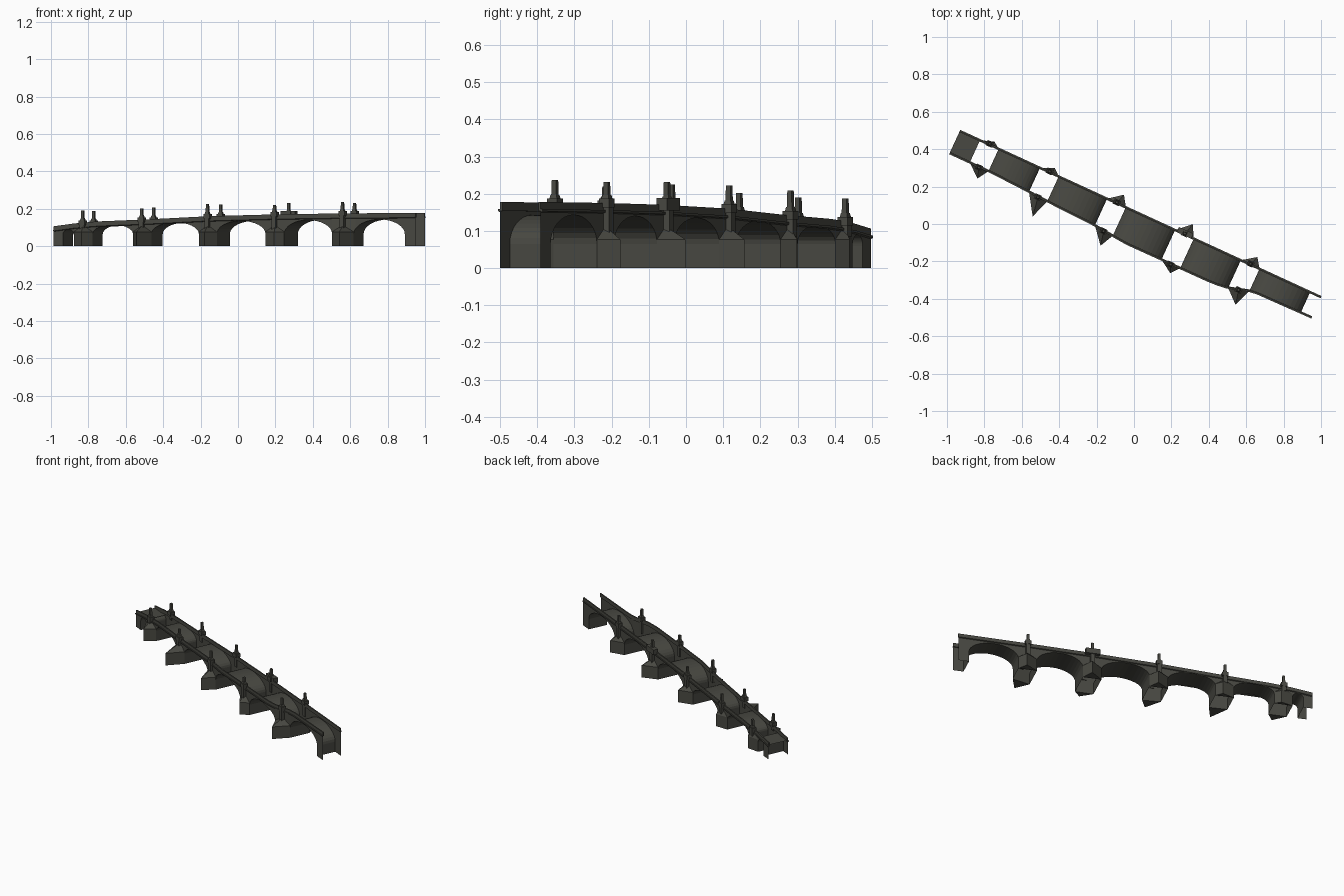
import bpy, bmesh, math

cube = bpy.data.objects.get("Cube")
if cube:
    bpy.data.objects.remove(cube)

stone = bpy.data.materials.new("dark stone")
stone.use_nodes = True
COLOUR = (0.065, 0.065, 0.054, 1)
stone.diffuse_color = COLOUR
stone.node_tree.nodes["Principled BSDF"].inputs["Base Color"].default_value = COLOUR

ANGLE = -math.radians(24.7)   # the bridge runs diagonally
START, END = -1.054, 1.072
HALF = 0.055                  # half thickness of a pier
SPRING = 0.065
# pier centre, front tip, back tip, front statue top, back statue top
PIERS = [(-0.88, -0.129, 0.088, 0.19, 0.187),
         (-0.527, -0.19, 0.095, 0.202, 0.208),
         (-0.132, -0.18, 0.12, 0.225, 0.222),
         (0.268, -0.158, 0.13, 0.22, 0.232),
         (0.655, -0.165, 0.115, 0.237, 0.232)]
CROWNS = [0.09, 0.115, 0.127, 0.135, 0.14, 0.143]
TOP = [(START, 0.106), (-0.93, 0.122), (-0.8, 0.132), (-0.5, 0.143), (-0.13, 0.16),
       (0.27, 0.17), (0.65, 0.175), (END, 0.178)]
FRONT = [(START, -0.068), (-0.8, -0.068), (-0.45, -0.084), (-0.18, -0.094),
         (0, -0.112), (0.52, -0.11), (0.6, -0.1), (0.72, -0.062), (END, -0.057)]


def lookup(table, u):
    for (a, p), (b, q) in zip(table, table[1:]):
        if u <= b:
            return p + (q - p) * (u - a) / (b - a)
    return table[-1][1]


def top(u):
    return lookup(TOP, u)


def front(u):
    return lookup(FRONT, u)


def back(u):
    return 0.063


def make(name, verts, faces):
    mesh = bpy.data.meshes.new(name)
    mesh.from_pydata(verts, [], faces)
    bm = bmesh.new()
    bm.from_mesh(mesh)
    bmesh.ops.remove_doubles(bm, verts=bm.verts, dist=1e-5)
    bmesh.ops.recalc_face_normals(bm, faces=bm.faces)
    bm.to_mesh(mesh)
    bm.free()
    mesh.materials.append(stone)
    obj = bpy.data.objects.new(name, mesh)
    obj.rotation_euler.z = ANGLE
    bpy.context.collection.objects.link(obj)
    return obj


def loft(name, rings, closed=True):
    """Join equal cross-sections; closed rings also get end caps."""
    n = len(rings[0])
    verts = [p for r in rings for p in r]
    faces = []
    for i in range(len(rings) - 1):
        for j in range(n if closed else n - 1):
            k = (j + 1) % n
            faces.append((i * n + j, i * n + k, (i + 1) * n + k, (i + 1) * n + j))
    if closed:
        faces += [tuple(range(n)), tuple(range((len(rings) - 1) * n, len(verts)))]
    return make(name, verts, faces)


def box(name, u, v, z0, z1, w, d, taper=1.0):
    def ring(z, s):
        return [(u + a * w * s / 2, v + b * d * s / 2, z)
                for a, b in ((-1, -1), (1, -1), (1, 1), (-1, 1))]
    return loft(name, [ring(z0, 1), ring(z1, taper)])


def arch(a, b, crown, steps=16):
    c, r = (a + b) / 2, (b - a) / 2
    spring = min(SPRING, crown - 0.03)
    return [(c - r * math.cos(math.pi * i / steps),
             spring + (crown - spring) * math.sin(math.pi * i / steps))
            for i in range(steps + 1)]


# Openings lie between the piers and the two end abutments
edges = [-1.0] + [p[0] + s * HALF for p in PIERS for s in (-1, 1)] + [1.008]
openings = list(zip(edges[0::2], edges[1::2], CROWNS))

# Barrel vaults, continuing down as the pier flanks
for i, (a, b, crown) in enumerate(openings):
    curve = [(a, 0)] + arch(a, b, crown) + [(b, 0)]
    loft(f"vault_{i + 1}", [[(u, front(u), z), (u, back(u), z)] for u, z in curve], closed=False)

# Short deck over the low abutment
loft("abutment_deck", [[(u, front(u), 0.091), (u, back(u), 0.091)]
                       for u in (START, openings[0][1])], closed=False)

# Side walls with arched openings, solid at the piers
columns = [[(START, 0), (edges[0], 0)]]
for i, (a, b, crown) in enumerate(openings):
    columns.append(arch(a, b, crown))
    stop = openings[i + 1][0] if i < len(openings) - 1 else END
    columns.append([(b, 0), (stop, 0)])

for name, side, out in (("front", front, -1), ("back", back, 1)):
    verts, faces = [], []
    for seg in columns:
        for j, (u, z) in enumerate(seg):
            verts += [(u, side(u), z), (u, side(u), top(u))]
            if j:
                n = len(verts)
                faces.append((n - 4, n - 2, n - 1, n - 3))
    make(name + "_wall", verts, faces)

    # Inner parapet face and coping, with a projecting ledge below
    stations = [START + (END - START) * k / 40 for k in range(41)]
    loft(name + "_parapet", [[(u, side(u) + o, top(u) - h) for o, h in
         ((0, 0), (-out * 0.007, 0), (-out * 0.007, 0.024), (0, 0.024))] for u in stations])
    loft(name + "_ledge", [[(u, side(u) + out * o, top(u) - h) for o, h in
         ((0, 0.019), (0.006, 0.019), (0.006, 0.025), (0, 0.028))] for u in stations])

# Pointed cutwaters with sloping caps, buttresses, pedestals and statues
for i, (u, front_tip, back_tip, front_top, back_top) in enumerate(PIERS):
    for name, side, tip, high, out in (("front", front, front_tip, front_top, -1),
                                       ("back", back, back_tip, back_top, 1)):
        tag = f"{name}_{i + 1}"
        v = side(u)
        a, b = u - HALF, u + HALF
        t = u + 0.018
        apex = 0.112
        make("cutwater_" + tag,
             [(a, side(a), 0), (b, side(b), 0), (t, tip, 0),
              (a, side(a), 0.077), (b, side(b), 0.077), (t, tip, 0.077), (u, v, apex)],
             [(0, 1, 2), (0, 2, 5, 3), (2, 1, 4, 5), (3, 5, 6), (5, 4, 6), (0, 3, 6, 4, 1)])
        h = top(u)
        box("buttress_" + tag, u, v + out * 0.006, 0.085, h, 0.026, 0.022)
        box("pedestal_" + tag, u, v + out * 0.004, h - 0.012, h + 0.012, 0.036, 0.03)
        box("plinth_" + tag, u, v + out * 0.004, h + 0.012, h + 0.022, 0.024, 0.022, 0.8)
        box("statue_" + tag, u, v + out * 0.004, h + 0.02, high, 0.016, 0.015, 0.85)

# Wide balcony on the back of the fourth pier
box("balcony", PIERS[3][0], back(0) + 0.008, 0.155, 0.188, 0.085, 0.03)
